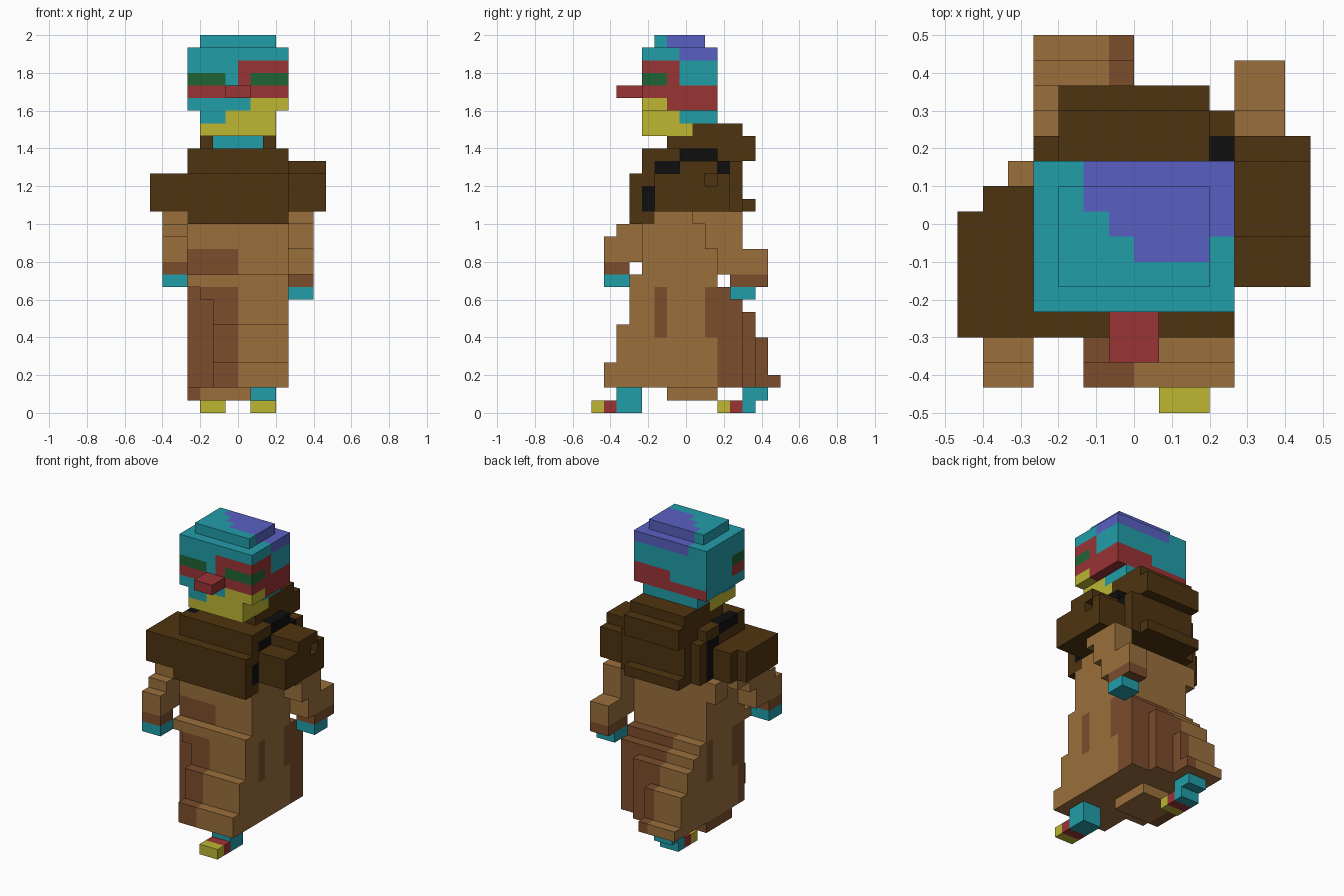
import bpy, bmesh

if "Cube" in bpy.data.objects:
    bpy.data.objects.remove(bpy.data.objects["Cube"])

U = 2 / 30  # edge length of one block


def make_material(name, hex_colour):
    srgb = [int(hex_colour[i:i + 2], 16) / 255 for i in (0, 2, 4)]
    lin = [c / 12.92 if c <= 0.04045 else ((c + 0.055) / 1.055) ** 2.4 for c in srgb]
    mat = bpy.data.materials.new(name)
    mat.use_nodes = True
    mat.diffuse_color = (*lin, 1)
    mat.node_tree.nodes["Principled BSDF"].inputs["Base Color"].default_value = (*lin, 1)
    return mat


MATS = {
    "T": make_material("teal", "229DA9"),
    "P": make_material("violet", "5860C1"),
    "R": make_material("red", "9A3335"),
    "G": make_material("green", "1F6434"),
    "Y": make_material("yellow", "BDB632"),
    "D": make_material("dark_brown", "4F3410"),
    "N": make_material("tan", "9B6F3C"),
    "B": make_material("brown", "7C4D2C"),
    "K": make_material("black", "0F0F0F"),
}


def blocks(name, boxes, paint, cut=()):
    """Outer skin of a union of block boxes (x0, x1, y0, y1, z0, z1).
    paint is a colour key or a rule of block centre and face direction."""
    def cells_of(group):
        return {(x, y, z) for x0, x1, y0, y1, z0, z1 in group
                for x in range(x0, x1)
                for y in range(int(y0 + 0.5), int(y1 + 0.5))
                for z in range(z0, z1)}

    cells = cells_of(boxes) - cells_of(cut)
    rule = paint if callable(paint) else (lambda x, y, z, n: paint)
    mesh = bpy.data.meshes.new(name)
    bm = bmesh.new()
    verts, used = {}, []
    for cell in sorted(cells):
        for axis in range(3):
            for sign in (-1, 1):
                n = [0, 0, 0]
                n[axis] = sign
                if tuple(c + d for c, d in zip(cell, n)) in cells:
                    continue
                ring = [(0, 0), (1, 0), (1, 1), (0, 1)][::sign]
                face = []
                for a, b in ring:
                    p = list(cell)
                    p[axis] += sign > 0
                    p[(axis + 1) % 3] += a
                    p[(axis + 2) % 3] += b
                    p = tuple(p)
                    if p not in verts:
                        verts[p] = bm.verts.new((p[0] * U, (p[1] - 0.5) * U, p[2] * U))
                    face.append(verts[p])
                key = rule(cell[0] + 0.5, cell[1], cell[2] + 0.5, n)
                if key not in used:
                    used.append(key)
                bm.faces.new(face).material_index = used.index(key)
    bm.to_mesh(mesh)
    bm.free()
    for key in used:
        mesh.materials.append(MATS[key])
    obj = bpy.data.objects.new(name, mesh)
    bpy.context.collection.objects.link(obj)
    return obj


# Head: painted rows run from the top block layer down
FRONT = ["TTTTTTTT", "TTTTTTTT", "TTTTRRRR", "GGGTRGGG",
         "RRRRRRRR", "TTTTTYYY", "TTTYYYYY", "YYYYYYYY"]
BACK = ["TTPPPPPP", "TTPPPPPP", "TTTTTTTT", "TTTTTTTT",
        "TTTTRRRR", "RRRRRRRR", "TTTTTTTT", "YYYYYYYY"]
LEFT = ["TTPPPP", "TTTPPP", "RRRTTT", "GGRTTT",
        "RRRRRR", "YYRRRR", "YYYTTT", "YYYYYY"]
RIGHT = ["TTTTTT", "TTTTTT", "TTTTTT", "GGTTTT",
         "RRTTTT", "TTTTTT", "TTYYTT", "YYYYYY"]


def head_paint(x, y, z, n):
    row, col, depth = 29 - int(z), int(x + 4), y + 3
    if n[2] > 0:
        violet = (y >= 1 and x > -2) or (y == 0 and x > -1) or (y == -1 and 0 < x < 3)
        return "P" if violet else "T"
    if n[1]:
        return (FRONT if n[1] < 0 else BACK)[row][col]
    return (RIGHT if n[0] < 0 else LEFT)[row][depth]


blocks("head", [(-4, 4, -3.5, 2.5, 24, 29), (-3, 3, -2.5, 1.5, 29, 30),
                (-3, 3, -3.5, 2.5, 23, 24), (-3, 3, -3.5, 0.5, 22, 23)], head_paint)
blocks("nose", [(-1, 1, -5.5, -3.5, 25, 26)], "R")
blocks("neck", [(-2, 2, -0.5, 0.5, 21, 22)], "T")


# Cape with hood and black shoulder straps
def cape_paint(x, y, z, n):
    if x > 3:
        strap = ((16 < z < 18 and y == -3) or (19 < z < 20 and y in (-2, -1, 3))
                 or (20 < z < 21 and 0 <= y <= 2))
        return "K" if strap else "D"
    if x < -3:
        strap = ((16 < z < 19 and y == 2) or (19 < z < 20 and y in (1, 2))
                 or (20 < z < 21 and -2 <= y <= 0))
        return "K" if strap else "D"
    return "D"


blocks("cape", [(-4, 4, -4.5, -2.5, 15, 16), (-4, 4, -4.5, 3.5, 16, 19),
                (-3, 4, 3.5, 4.5, 16, 20), (-3, 3, 4.5, 5.5, 16, 17),
                (-4, 4, -3.5, 3.5, 19, 20), (-4, 4, -3.5, 2.5, 20, 21),
                (-3, 3, 2.5, 5.5, 20, 22), (-3, 3, 0.5, 2.5, 21, 22),
                (-3, -2, -1.5, 0.5, 21, 22), (2, 3, -1.5, 0.5, 21, 22),
                (-3, 3, 0.5, 4.5, 22, 23)], cape_paint)

# Shoulder pieces
blocks("left_shoulder", [(4, 7, -2.5, 3.5, 16, 19), (4, 7, -0.5, 2.5, 19, 20)], "D",
       cut=[(6, 7, 1.5, 2.5, 18, 19)])
blocks("right_shoulder", [(-7, -4, -4.5, 0.5, 16, 19), (-6, -4, 0.5, 1.5, 16, 19)], "D")

# Left arm swings back, right arm swings forward
blocks("left_sleeve", [(4, 6, 0.5, 4.5, 15, 16), (4, 6, 1.5, 4.5, 13, 15),
                       (4, 6, 2.5, 6.5, 11, 13)], "N")
blocks("left_cuff", [(4, 6, 3.5, 6.5, 10, 11)], "B")
blocks("left_hand", [(4, 6, 3.5, 5.5, 9, 10)], "T")
blocks("right_sleeve", [(-6, -4, -4.5, 0.5, 15, 16), (-6, -4, -5.5, -1.5, 14, 15),
                        (-6, -4, -6.5, -2.5, 12, 14), (-5, -4, 0.5, 2.5, 14, 16)], "N")
blocks("right_cuff", [(-6, -4, -6.5, -4.5, 11, 12)], "B")
blocks("right_hand", [(-6, -4, -6.5, -4.5, 10, 11)], "T")


# Robe: stepped forward over the left leg and backward over the right leg
def robe_paint(x, y, z, n):
    if z < 2:
        return "B" if x < -3 else "N"
    if n[2] < 0:
        return "N"
    if z < 10 and ((y < -2 and x < 0) or (y > 2 and x > -1)):
        return "B"
    if n[0] and 6 < z < 10 and y in (-2, 2):
        return "B"
    if n[1] < 0 and x < 0 and 11 < z < 13:
        return "B"
    return "N"


blocks("robe", [(-4, 4, -3.5, 2.5, 2, 15), (-4, 4, -2.5, 2.5, 15, 16),
                (-4, 4, -4.5, -3.5, 10, 11), (-3, 4, -4.5, -3.5, 9, 10),
                (-2, 4, -4.5, -3.5, 2, 9), (-2, 4, -5.5, -4.5, 2, 7),
                (-2, 4, -6.5, -5.5, 2, 4),
                (-4, 4, 2.5, 3.5, 2, 10), (-4, 4, 3.5, 4.5, 2, 9),
                (-4, 2, 4.5, 5.5, 2, 8), (-4, 0, 5.5, 6.5, 2, 6),
                (-4, 0, 6.5, 7.5, 2, 3), (-4, 1, -1.5, 2.5, 1, 2)], robe_paint)

# Feet: teal heel, red strap, yellow toe
for side, x, toe, heel in (
        ("left", 1, -7.5, [(1, 3, -5.5, -3.5, 0, 2)]),
        ("right", -3, 2.5, [(-3, -1, 4.5, 5.5, 0, 1), (-3, -1, 4.5, 6.5, 1, 2)])):
    blocks(side + "_toe", [(x, x + 2, toe, toe + 1, 0, 1)], "Y")
    blocks(side + "_foot_strap", [(x, x + 2, toe + 1, toe + 2, 0, 1)], "R")
    blocks(side + "_heel", heel, "T")
